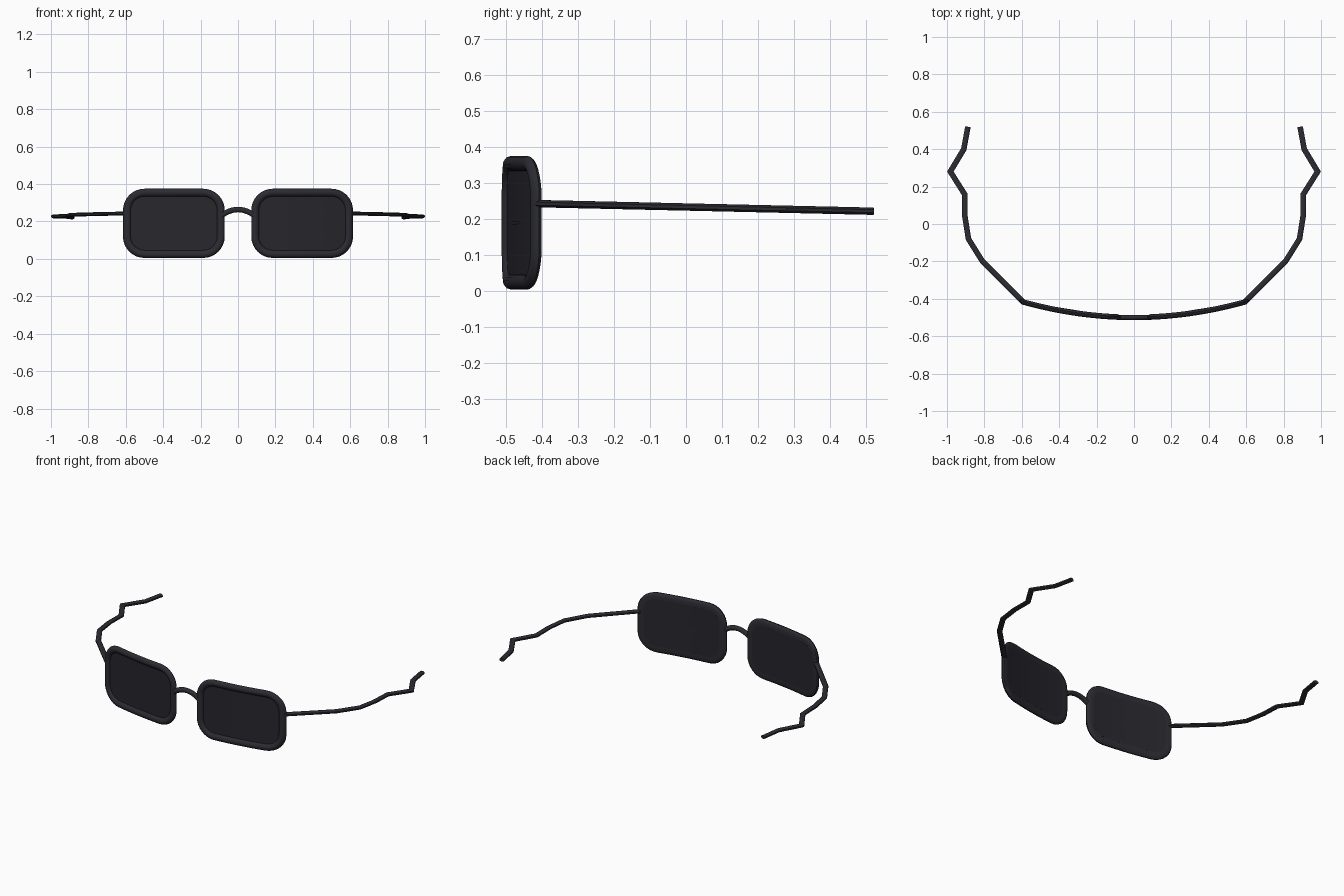
import bpy, bmesh, math
from mathutils import Vector

if "Cube" in bpy.data.objects:
    bpy.data.objects.remove(bpy.data.objects["Cube"])


def material(name, rgb):
    m = bpy.data.materials.new(name)
    m.diffuse_color = (*rgb, 1)
    m.use_nodes = True
    m.node_tree.nodes["Principled BSDF"].inputs["Base Color"].default_value = m.diffuse_color
    return m


FRAME = material("frame black", (0.024, 0.024, 0.032))
LENS = material("lens dark grey", (0.020, 0.020, 0.026))

CX, CZ, HX, HZ, R = 0.343, 0.19, 0.272, 0.185, 0.115


def bend(x):
    """Wrap-around curve of the front, as depth along x."""
    return -0.496 + 0.084 * (x / 0.6) ** 2


def ring(inset, dy):
    """Rounded rectangle, inset from the outer edge and bent along x."""
    hx, hz, r = HX - inset, HZ - inset, max(R - inset, 0.004)
    pts = []
    for q, (sx, sz) in enumerate(((1, 1), (-1, 1), (-1, -1), (1, -1))):
        for i in range(9):
            a = math.radians(90 * q + 90 * i / 8)
            pts.append(Vector((sx * (hx - r) + r * math.cos(a),
                               sz * (hz - r) + r * math.sin(a))))
    out = []
    for i, p in enumerate(pts):
        nxt = pts[(i + 1) % len(pts)]
        steps = 8 if i % 9 == 8 else 1      # subdivide the straight sides
        out += [p.lerp(nxt, k / steps) for k in range(steps)]
    return [Vector((CX + p.x, bend(CX + p.x) + dy, CZ + p.y)) for p in out]


def loft(name, rings, mat, closed=False, mirror=True):
    """Skin a list of point rings; cap the ends unless closed."""
    bm = bmesh.new()
    vs = [[bm.verts.new(p) for p in r] for r in rings]
    n = len(vs[0])
    pairs = list(zip(vs, vs[1:])) + ([(vs[-1], vs[0])] if closed else [])
    for a, b in pairs:
        for i in range(n):
            j = (i + 1) % n
            bm.faces.new((a[i], a[j], b[j], b[i]))
    if not closed:
        bm.faces.new(vs[0])
        bm.faces.new(vs[-1])
    bmesh.ops.recalc_face_normals(bm, faces=bm.faces)
    me = bpy.data.meshes.new(name)
    bm.to_mesh(me)
    bm.free()
    ob = bpy.data.objects.new(name, me)
    bpy.context.collection.objects.link(ob)
    me.materials.append(mat)
    bpy.ops.object.select_all(action='DESELECT')
    ob.select_set(True)
    bpy.context.view_layer.objects.active = ob
    bpy.ops.object.shade_smooth_by_angle(angle=math.radians(40))
    if mirror:
        ob.modifiers.new("mirror", 'MIRROR').use_mirror_merge = False
    return ob


def tube(name, path, half_w, half_h, up, mat, mirror, sides=8):
    """Sweep an oval section along a path with mitred corners."""
    path, up, rings = [Vector(p) for p in path], Vector(up), []
    for i, p in enumerate(path):
        d0 = (p - path[max(i - 1, 0)]).normalized()
        d1 = (path[min(i + 1, len(path) - 1)] - p).normalized()
        t = (d0 + d1).normalized()
        mitre = 1 / max(t.dot(d1 if d1.length else d0), 0.5)
        side = t.cross(up).normalized() * half_w * mitre
        rings.append([p + side * math.cos(a) + up * half_h * math.sin(a)
                      for a in (2 * math.pi * (k + 0.5) / sides for k in range(sides))])
    return loft(name, rings, mat, mirror=mirror)


# Rims: rounded band, flush at the back and raised in front of the lens
rim_profile = [(0.042, 0.011), (0.018, 0.012), (0.006, 0.008), (0, 0), (0.003, -0.010),
               (0.012, -0.017), (0.024, -0.018), (0.034, -0.013), (0.040, -0.006), (0.042, 0.0)]
loft("rims", [ring(*p) for p in rim_profile], FRAME, closed=True)

# Lenses: thin bent slabs inside the rims
insets = (0.041, 0.08, 0.12, 0.16, 0.181)
loft("lenses", [ring(i, -0.004) for i in reversed(insets)]
     + [ring(i, 0.0112) for i in insets], LENS)

# Bridge: low arch between the rims
bridge = []
for k in range(13):
    x = -0.09 + 0.18 * k / 12
    bridge.append((x, -0.499, 0.230 + 0.034 * (1 - (x / 0.09) ** 2)))
tube("bridge", bridge, 0.015, 0.014, (0, -1, 0), FRAME, False, 12)

# Temples: kinked side arms sloping down slightly towards the tips
plan = [(0.592, -0.418), (0.81, -0.20), (0.885, -0.08), (0.904, 0.04),
        (0.906, 0.16), (0.982, 0.28), (0.91, 0.40), (0.888, 0.52)]
tube("temples", [(x, y, 0.243 - 0.0226 * (y + 0.41)) for x, y in plan],
     0.016, 0.011, (0, 0, 1), FRAME, True)
